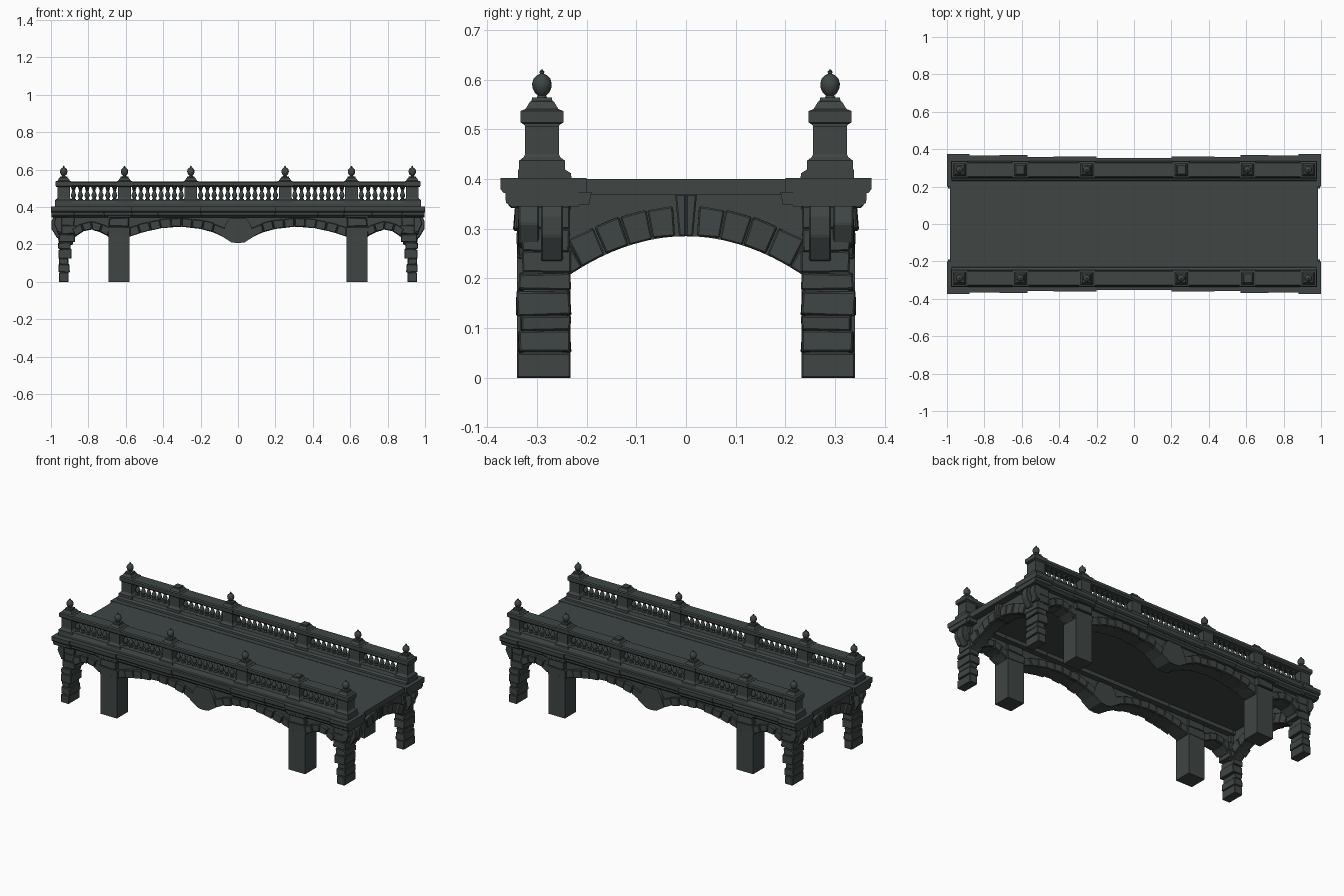
import bpy, bmesh, math, random
from mathutils import Vector

if "Cube" in bpy.data.objects:
    bpy.data.objects.remove(bpy.data.objects["Cube"])
random.seed(4)

stone = bpy.data.materials.new("dark_slate_stone")
stone.diffuse_color = (0.050, 0.061, 0.059, 1)
stone.use_nodes = True
stone.node_tree.nodes["Principled BSDF"].inputs["Base Color"].default_value = stone.diffuse_color


def finish(name, bm, mirror=(True, True), bevel=0.0, smooth=False):
    bmesh.ops.recalc_face_normals(bm, faces=bm.faces)
    me = bpy.data.meshes.new(name)
    bm.to_mesh(me)
    bm.free()
    me.materials.append(stone)
    ob = bpy.data.objects.new(name, me)
    bpy.context.collection.objects.link(ob)
    if bevel:
        b = ob.modifiers.new("worn_edges", 'BEVEL')
        b.width, b.segments = bevel, 1
    if any(mirror):
        m = ob.modifiers.new("mirror", 'MIRROR')
        m.use_axis = (mirror[0], mirror[1], False)
        m.use_mirror_merge = False
    if smooth:
        for p in me.polygons:
            p.use_smooth = True
        bpy.context.view_layer.objects.active = ob
        ob.select_set(True)
        bpy.ops.object.shade_smooth_by_angle(angle=math.radians(40))
        ob.select_set(False)
    return ob


def prism(bm, pts, axis, a, b, jitter=0.0):
    """Extrude a profile: axis 'y' takes (x, z) points, axis 'x' takes (y, z)."""
    def place(p, d):
        v = Vector((p[0], d, p[1])) if axis == 'y' else Vector((d, p[0], p[1]))
        return v + Vector([random.uniform(-jitter, jitter) for _ in range(3)])
    lo = [bm.verts.new(place(p, a)) for p in pts]
    hi = [bm.verts.new(place(p, b)) for p in pts]
    bm.faces.new(lo)
    bm.faces.new(hi)
    n = len(pts)
    for i in range(n):
        j = (i + 1) % n
        bm.faces.new((lo[i], lo[j], hi[j], hi[i]))


def box(bm, x0, x1, y0, y1, z0, z1, jitter=0.0):
    prism(bm, [(x0, z0), (x1, z0), (x1, z1), (x0, z1)], 'y', y0, y1, jitter)


def taper(bm, x, y, levels):
    """Square stack: levels are (half width, z)."""
    rings = [[bm.verts.new((x + sx * w, y + sy * w, z))
              for sx, sy in ((-1, -1), (1, -1), (1, 1), (-1, 1))] for w, z in levels]
    bm.faces.new(rings[0])
    bm.faces.new(rings[-1])
    for r, s in zip(rings, rings[1:]):
        for i in range(4):
            bm.faces.new((r[i], r[(i + 1) % 4], s[(i + 1) % 4], s[i]))


def lathe(bm, x, y, prof, n=10):
    rings = [[bm.verts.new((x + r * math.cos(2 * math.pi * i / n),
                            y + r * math.sin(2 * math.pi * i / n), z))
              for i in range(n)] for r, z in prof]
    bm.faces.new(rings[0])
    bm.faces.new(rings[-1])
    for r, s in zip(rings, rings[1:]):
        for i in range(n):
            bm.faces.new((r[i], r[(i + 1) % n], s[(i + 1) % n], s[i]))


def voussoirs(bm, f, u0, u1, n, thick, axis, a, b):
    """Arch stones along the curve z = f(u), joints square to the curve."""
    def edge(u):
        d = Vector((0.02, f(u + .01) - f(u - .01))).normalized()
        p = Vector((u, f(u)))
        return p, p + Vector((-d.y, d.x)) * thick
    for i in range(n):
        p0, q0 = edge(u0 + (u1 - u0) * i / n)
        p1, q1 = edge(u0 + (u1 - u0) * (i + 1) / n)
        c = (p0 + p1 + q0 + q1) / 4
        prism(bm, [c + (p - c) * 0.95 for p in (p0, p1, q1, q0)], axis, a,
              b + random.uniform(-.006, .004), 0.002)


# Lower outline of the long side, half the bridge
SIDE = [(0, .21), (.04, .215), (.08, .24), (.13, .264), (.2, .283), (.3, .295), (.4, .289),
        (.5, .268), (.575, .243), (.695, .243), (.73, .264), (.78, .28), (.83, .27), (.87, .24), (.95, .24)]


def side_z(x):
    for (xa, za), (xb, zb) in zip(SIDE, SIDE[1:]):
        if x <= xb:
            return za + (zb - za) * (x - xa) / (xb - xa)
    return SIDE[-1][1]


def end_z(y):
    return 0.285 - 1.42 * y * y


# Deck
bm = bmesh.new()
box(bm, -.985, .985, -.345, .345, .368, .40)
finish("deck", bm, (False, False))

# Cornice slabs along the deck edge, stepped in plan
bm = bmesh.new()
for x0, x1, y in ((0, .2, .353), (.2, .43, .362), (.43, .57, .359), (.57, .72, .368), (.72, .88, .365), (.88, 1, .373)):
    prism(bm, [(.2, .402), (.2, .372), (y - .006, .372), (y, .379), (y, .402)], 'x', x0, x1)
    prism(bm, [(.215, .374), (.215, .345), (y - .024, .345), (y - .01, .357), (y - .01, .374)], 'x', x0, x1 - .003)
prism(bm, [(.19, .374), (.195, .348), (.35, .344), (.362, .352), (.362, .374)], 'x', .9, .994)
finish("cornice", bm)

# Long side walls with arched lower outline
bm = bmesh.new()
prism(bm, SIDE + [(.95, .37), (0, .37)], 'y', .25, .318)
finish("side_wall", bm)

bm = bmesh.new()
voussoirs(bm, side_z, .085, .575, 9, .048, 'y', .237, .336)
voussoirs(bm, side_z, .697, .868, 4, .045, 'y', .237, .336)
finish("side_arch_stones", bm, bevel=.003)

# Hanging keystone between the two main arches
bm = bmesh.new()
prism(bm, [(0, .207), (.035, .211), (.088, .245), (.065, .31), (.045, .34), (0, .34)], 'y', .235, .338)
finish("centre_pendant", bm)

# End walls and arches
bm = bmesh.new()
ys = [.25 * i / 10 for i in range(11)]
prism(bm, [(y, end_z(y)) for y in ys] + [(.25, .372), (0, .372)], 'x', .895, .942)
finish("end_wall", bm)

bm = bmesh.new()
voussoirs(bm, end_z, .021, .255, 5, .062, 'x', .882, .958)
prism(bm, [(0, .284), (.014, .284), (.022, .37), (0, .37)], 'x', .878, .966)
finish("end_arch_stones", bm, bevel=.003)

# Plain inner piers with capping blocks
bm = bmesh.new()
box(bm, .58, .692, .232, .34, 0, .245)
finish("inner_pier", bm)
bm = bmesh.new()
box(bm, .574, .697, .232, .342, .24, .295, .003)
box(bm, .583, .69, .235, .346, .297, .343, .003)
box(bm, .57, .70, .24, .357, .343, .378, .002)
finish("pier_cap_blocks", bm, bevel=.004)

# Rough corner piers of stacked stones
bm = bmesh.new()
z = 0
for h, xa, xb in ((.05, .905, .958), (.045, .9, .96), (.03, .908, .956), (.05, .89, .96),
                  (.035, .895, .962), (.045, .872, .958), (.045, .865, .966), (.048, .875, .96)):
    box(bm, xa, xb, .233, .338 + random.uniform(-.008, .004), z + (.0005 if z else 0), z + h, .003 if z else 0)
    z += h
finish("corner_pier_stones", bm, bevel=.003)
bm = bmesh.new()
box(bm, .912, .952, .24, .328, .002, .345)
finish("corner_pier_core", bm)

# Corbels under the deck ends
bm = bmesh.new()
prism(bm, [(.94, .35), (.985, .35), (.998, .325), (.998, .285), (.968, .235), (.94, .235)], 'y', .248, .292)
prism(bm, [(.94, .35), (.975, .35), (.985, .31), (.965, .27), (.94, .26)], 'y', .296, .337)
finish("corbels", bm, bevel=.003)

# Parapet plinth and handrail
bm = bmesh.new()
prism(bm, [(.23, .40), (.338, .40), (.338, .418), (.328, .437), (.252, .437), (.245, .42), (.232, .412)], 'x', 0, .975)
finish("parapet_plinth", bm)
bm = bmesh.new()
prism(bm, [(.257, .506), (.323, .506), (.332, .515), (.332, .531), (.325, .536), (.255, .536), (.248, .531), (.248, .515)], 'x', 0, .972)
finish("handrail", bm)

# Parapet posts with stepped caps
POSTS = (.252, .607, .932)
bm = bmesh.new()
for x in POSTS:
    taper(bm, x, .29, [(.046, .402), (.046, .437), (.037, .444), (.034, .45), (.034, .508), (.043, .514),
                       (.043, .537), (.033, .541), (.024, .556), (.021, .557), (.02, .564)])
finish("parapet_posts", bm)

# Balusters
BAL = [(.013, .435), (.013, .442), (.007, .446), (.013, .457), (.0145, .464), (.009, .478),
       (.006, .488), (.011, .492), (.007, .497), (.013, .501), (.013, .508)]
bm = bmesh.new()
for a, b, n in ((0, .218, 6), (.286, .573, 8), (.641, .898, 7)):
    for i in range(n):
        lathe(bm, a + (b - a) * (i + .5) / n, .29, BAL)
finish("balusters", bm, smooth=True)

# Ball finials, some of them missing from the old bridge
BALL = [(.012, .562), (.008, .568), (.014, .573), (.0185, .582), (.0195, .588), (.0195, .593),
        (.017, .602), (.01, .609), (.004, .612), (.005, .616), (.001, .621)]
bm = bmesh.new()
for x in (-.932, -.607, -.252, .252, .932):
    lathe(bm, x, -.29, BALL, 12)
for x in (-.932, -.252, .607, .932):
    lathe(bm, x, .29, BALL, 12)
finish("ball_finials", bm, (False, False), smooth=True)
